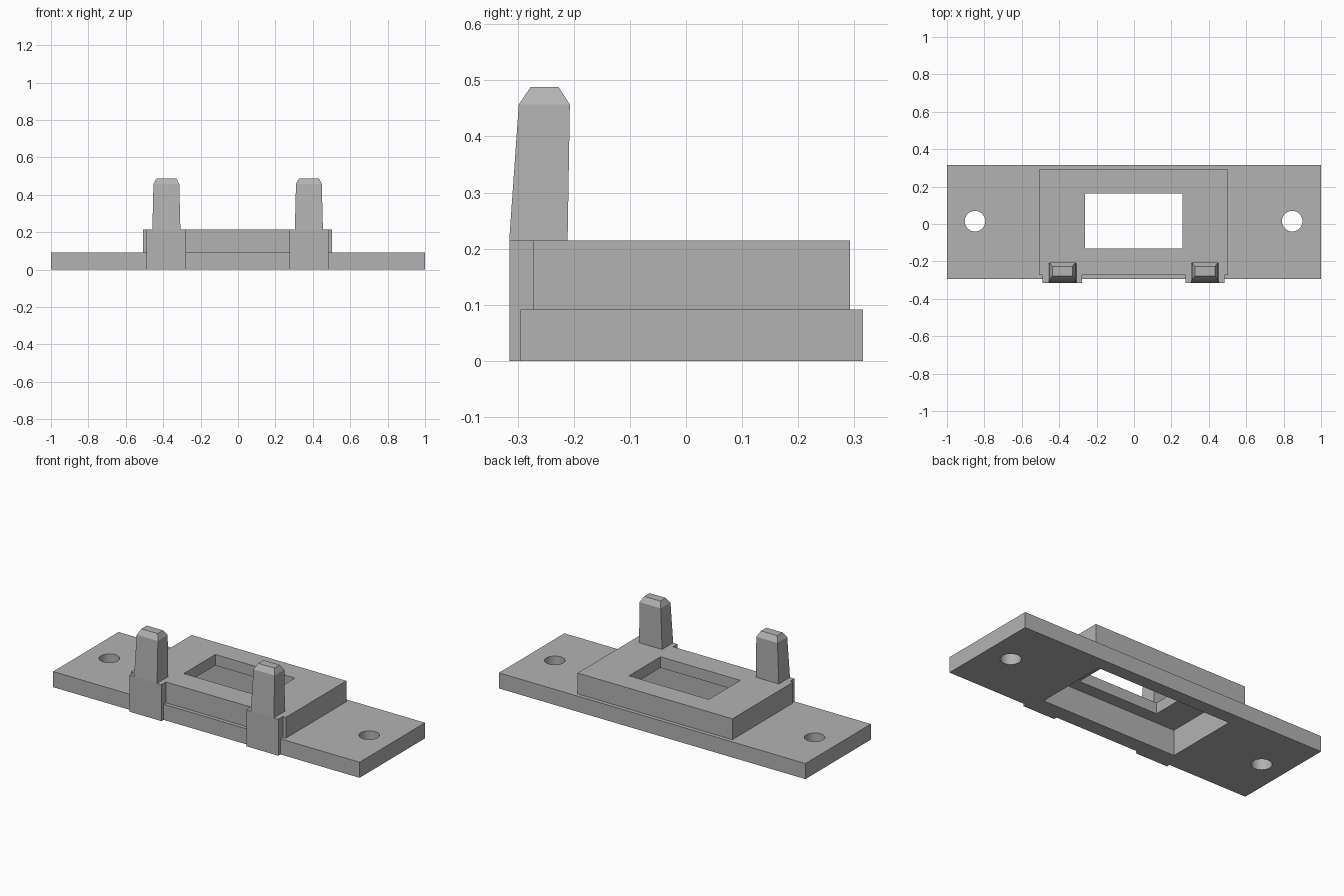
import bpy
import bmesh
import math

cube = bpy.data.objects.get("Cube")
if cube:
    bpy.data.objects.remove(cube, do_unlink=True)

grey = bpy.data.materials.new("plain grey")
grey.use_nodes = True
GREY = (0.45, 0.45, 0.45, 1)
grey.diffuse_color = GREY
grey.node_tree.nodes["Principled BSDF"].inputs["Base Color"].default_value = GREY

MID = -0.002  # centre line of the raised features


def finish(name, bm):
    bmesh.ops.recalc_face_normals(bm, faces=bm.faces)
    mesh = bpy.data.meshes.new(name)
    bm.to_mesh(mesh)
    bm.free()
    mesh.materials.append(grey)
    obj = bpy.data.objects.new(name, mesh)
    bpy.context.collection.objects.link(obj)
    return obj


def loft(name, rings):
    """Skin a stack of matching point rings and cap both ends."""
    bm = bmesh.new()
    loops = [[bm.verts.new(p) for p in ring] for ring in rings]
    n = len(loops[0])
    for a, b in zip(loops, loops[1:]):
        for i in range(n):
            j = (i + 1) % n
            bm.faces.new((a[i], a[j], b[j], b[i]))
    bm.faces.new(loops[0])
    bm.faces.new(loops[-1])
    return finish(name, bm)


def rect(x0, x1, y0, y1, z):
    return [(x0, y0, z), (x1, y0, z), (x1, y1, z), (x0, y1, z)]


def box(name, x0, x1, y0, y1, z0, z1):
    return loft(name, [rect(x0, x1, y0, y1, z) for z in (z0, z1)])


def disc(x, y, r, z, sides=48):
    steps = [math.tau * i / sides for i in range(sides)]
    return [(x + r * math.cos(t), y + r * math.sin(t), z) for t in steps]


def cut(obj, cutter):
    cutter.hide_render = True
    mod = obj.modifiers.new("cut", "BOOLEAN")
    mod.operation = "DIFFERENCE"
    mod.solver = "EXACT"
    mod.object = cutter
    bpy.context.view_layer.objects.active = obj
    bpy.ops.object.modifier_apply(modifier=mod.name)
    bpy.data.objects.remove(cutter, do_unlink=True)


def cavity():
    return box("cavity_cutter", MID - 0.44, MID + 0.44, -0.205, 0.237, -0.1, 0.15)


# Flat base plate with a hollow centre and two screw holes
base = box("base_plate", -1, 1, -0.295, 0.315, 0, 0.092)
cut(base, cavity())
for side in (-1, 1):
    x = MID + side * 0.848
    cut(base, loft("hole_cutter", [disc(x, 0.015, 0.055, z) for z in (-0.1, 0.2)]))

# Raised housing, hollow below, with a rectangular window in its top
housing = box("raised_housing", MID - 0.505, MID + 0.505, -0.273, 0.292, 0.092, 0.215)
cut(housing, cavity())
cut(housing, box("window_cutter", MID - 0.26, MID + 0.26, -0.131, 0.163, 0, 0.3))

# Front pads stepping over the plate edge, each carrying a tapered post
pad_profile = [(-0.315, 0), (-0.295, 0), (-0.295, 0.092),
               (-0.273, 0.092), (-0.273, 0.215), (-0.315, 0.215)]
post_levels = [(0.075, -0.315, -0.211, 0.215),
               (0.069, -0.298, -0.207, 0.457),
               (0.053, -0.277, -0.227, 0.488)]
for side, label in ((-1, "right"), (1, "left")):
    ends = (MID + side * 0.277, MID + side * 0.486)
    loft(label + "_pad", [[(x, y, z) for y, z in pad_profile] for x in ends])
    x = MID + side * 0.381
    loft(label + "_post", [rect(x - w, x + w, y0, y1, z) for w, y0, y1, z in post_levels])

# Smooth hole walls, crisp edges everywhere else
bpy.ops.object.select_all(action="DESELECT")
base.select_set(True)
bpy.context.view_layer.objects.active = base
bpy.ops.object.shade_smooth_by_angle(angle=math.radians(30))
